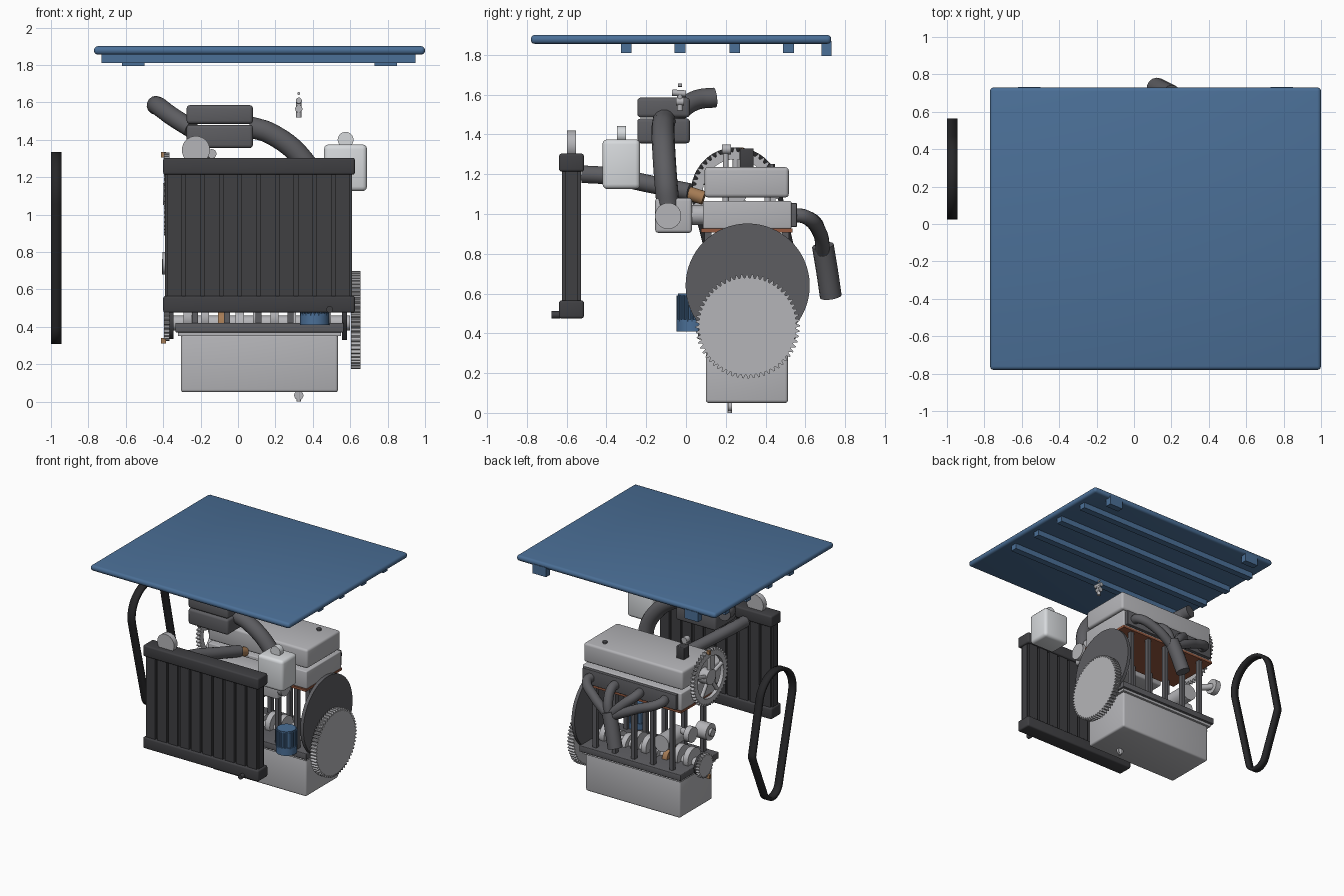
import bpy, bmesh, math
from mathutils import Vector, geometry

if "Cube" in bpy.data.objects:
    bpy.data.objects.remove(bpy.data.objects["Cube"])

def material(name, rgb):
    m = bpy.data.materials.new(name)
    m.diffuse_color = (*rgb, 1)
    m.use_nodes = True
    m.node_tree.nodes["Principled BSDF"].inputs["Base Color"].default_value = m.diffuse_color
    return m

BLUE = material("blue_paint", (0.07, 0.16, 0.31))
DARK = material("dark_plastic", (0.05, 0.05, 0.055))
BLACK = material("black_rubber", (0.02, 0.02, 0.022))
STEEL = material("dark_steel", (0.11, 0.11, 0.12))
METAL = material("light_metal", (0.46, 0.46, 0.48))
WHITE = material("pale_plastic", (0.68, 0.7, 0.72))
RUST = material("rust_gasket", (0.3, 0.1, 0.05))
COPPER = material("copper", (0.38, 0.2, 0.09))

def finish(ob, mat, smooth=True):
    ob.data.materials.clear()
    ob.data.materials.append(mat)
    if smooth:
        bpy.ops.object.select_all(action='DESELECT')
        ob.select_set(True)
        bpy.context.view_layer.objects.active = ob
        bpy.ops.object.shade_smooth_by_angle(angle=math.radians(35))
    return ob

def from_bmesh(name, bm, mat):
    bmesh.ops.recalc_face_normals(bm, faces=bm.faces)
    me = bpy.data.meshes.new(name)
    bm.to_mesh(me)
    bm.free()
    ob = bpy.data.objects.new(name, me)
    bpy.context.collection.objects.link(ob)
    return finish(ob, mat)

def box(name, x, y, z, mat=METAL, bevel=0.0):
    """Box from (min, max) pairs with optional rounded edges."""
    bm = bmesh.new()
    bmesh.ops.create_cube(bm, size=1)
    for v in bm.verts:
        v.co = Vector([(r[0] + r[1]) / 2 + c * (r[1] - r[0]) for r, c in zip((x, y, z), v.co)])
    if bevel:
        bmesh.ops.bevel(bm, geom=bm.edges[:], offset=bevel, segments=3, profile=0.5, affect='EDGES')
    return from_bmesh(name, bm, mat)

def cyl(name, p, q, r, mat=METAL, sides=32):
    """Cylinder from point p to point q."""
    p, q = Vector(p), Vector(q)
    d = q - p
    bpy.ops.mesh.primitive_cylinder_add(radius=r, depth=d.length, vertices=sides, location=(p + q) / 2,
                                        rotation=d.to_track_quat('Z', 'Y').to_euler())
    ob = bpy.context.object
    ob.name = name
    return finish(ob, mat)

def tube(name, pts, r, mat=STEEL):
    cu = bpy.data.curves.new(name, 'CURVE')
    cu.dimensions = '3D'
    cu.bevel_depth, cu.bevel_resolution, cu.resolution_u = r, 5, 10
    cu.use_fill_caps = True
    sp = cu.splines.new('BEZIER')
    sp.bezier_points.add(len(pts) - 1)
    for b, p in zip(sp.bezier_points, pts):
        b.co = p
        b.handle_left_type = b.handle_right_type = 'AUTO'
    ob = bpy.data.objects.new(name, cu)
    bpy.context.collection.objects.link(ob)
    bpy.ops.object.select_all(action='DESELECT')
    ob.select_set(True)
    bpy.context.view_layer.objects.active = ob
    bpy.ops.object.convert(target='MESH')
    return finish(bpy.context.object, mat)

def gear(name, x, y, z, r, teeth, tooth, mat=METAL, hole=0.0):
    """Toothed wheel on the x axis, solid or as a ring."""
    bm = bmesh.new()
    outer, inner = [], []
    for i in range(teeth * 4):
        a = 2 * math.pi * i / (teeth * 4)
        rr = r if i % 4 < 2 else r - tooth
        outer.append(bm.verts.new((x[0], y + rr * math.cos(a), z + rr * math.sin(a))))
        if hole:
            inner.append(bm.verts.new((x[0], y + hole * math.cos(a), z + hole * math.sin(a))))
    if hole:
        n = len(outer)
        for i in range(n):
            j = (i + 1) % n
            bm.faces.new((outer[i], outer[j], inner[j], inner[i]))
    else:
        bm.faces.new(outer)
    g = bmesh.ops.extrude_face_region(bm, geom=bm.faces[:])
    moved = [v for v in g['geom'] if isinstance(v, bmesh.types.BMVert)]
    bmesh.ops.translate(bm, verts=moved, vec=(x[1] - x[0], 0, 0))
    return from_bmesh(name, bm, mat)

CAM, CRANK, IDLER = (0.25, 1.11), (0.31, 0.42), (0.49, 0.74)

# hood panel, ribs and hinges
box("hood_panel", (-0.77, 1.0), (-0.78, 0.73), (1.855, 1.9), BLUE, 0.02)
for y in (-0.3, -0.03, 0.245, 0.515):
    box("hood_rib", (-0.73, 0.95), (y - 0.027, y + 0.027), (1.81, 1.86), BLUE)
for x in (-0.56, 0.79):
    box("hood_hinge", (x - 0.06, x + 0.06), (0.68, 0.732), (1.795, 1.87), BLUE)

# radiator
box("radiator_core", (-0.39, 0.61), (-0.605, -0.545), (0.55, 1.23), DARK)
for i in range(10):
    x = -0.34 + i * 0.1
    box("radiator_fin", (x - 0.04, x + 0.04), (-0.623, -0.527), (0.55, 1.23), DARK)
box("radiator_top_tank", (-0.4, 0.625), (-0.638, -0.513), (1.213, 1.303), DARK, 0.012)
box("radiator_bottom_tank", (-0.4, 0.625), (-0.638, -0.513), (0.475, 0.565), DARK, 0.012)
cyl("radiator_neck", (-0.225, -0.59, 1.335), (-0.225, -0.56, 1.335), 0.055)
cyl("radiator_cap", (-0.225, -0.597, 1.345), (-0.225, -0.553, 1.345), 0.075)
cyl("radiator_drain", (0.49, -0.675, 0.493), (0.49, -0.63, 0.493), 0.018, DARK, 16)
tube("radiator_hose", [(-0.16, -0.52, 1.2), (-0.14, -0.38, 1.19), (-0.07, -0.18, 1.15), (0, 0.02, 1.11)], 0.045)
cyl("thermostat", (-0.01, 0.01, 1.105), (0.0, 0.09, 1.08), 0.035, COPPER, 20)

# coolant reservoir
box("coolant_reservoir", (0.46, 0.69), (-0.42, -0.23), (1.125, 1.375), WHITE, 0.025)
cyl("reservoir_cap", (0.575, -0.347, 1.4), (0.575, -0.302, 1.4), 0.042, WHITE)

# air filter box, snorkel, intake hose, wing nut
box("air_box_lower", (-0.275, 0.08), (-0.245, 0.02), (1.355, 1.48), STEEL, 0.018)
box("air_box_upper", (-0.275, 0.08), (-0.245, 0.02), (1.485, 1.585), STEEL, 0.018)
tube("air_snorkel", [(-0.25, -0.1, 1.46), (-0.36, -0.02, 1.53), (-0.42, 0.06, 1.575), (-0.44, 0.145, 1.585)], 0.05)
tube("intake_hose", [(0.06, -0.11, 1.47), (0.18, -0.115, 1.43), (0.35, -0.11, 1.29), (0.42, -0.1, 1.15), (0.42, -0.09, 1.04)], 0.058)
cyl("wing_nut_stem", (0.325, -0.03, 1.52), (0.325, -0.03, 1.61), 0.014, METAL, 12)
cyl("wing_nut_wings", (0.325, -0.07, 1.61), (0.325, 0.0, 1.605), 0.016, METAL, 12)
cyl("wing_nut_collar", (0.325, -0.05, 1.565), (0.325, -0.01, 1.565), 0.02, METAL, 12)
cyl("wing_nut_tip", (0.325, -0.04, 1.647), (0.325, -0.02, 1.647), 0.008, METAL, 12)

# intake plenum and throttle
box("intake_plenum", (-0.25, 0.46), (-0.155, 0.03), (0.905, 1.08), METAL, 0.015)
cyl("throttle_disc", (0.455, -0.09, 0.99), (0.49, -0.09, 0.99), 0.066)
for x in (-0.17, 0.03, 0.24, 0.4):
    cyl("intake_runner", (x, 0.0, 0.995), (x, 0.1, 0.995), 0.05)

# cylinder head, valves and cover
box("head_gasket", (-0.33, 0.55), (0.075, 0.535), (0.908, 0.926), RUST)
box("cylinder_head", (-0.33, 0.55), (0.085, 0.53), (0.925, 1.065), METAL, 0.008)
for i in range(8):
    for y in (0.2, 0.41):
        cyl("valve", (-0.25 + i * 0.103, y, 1.04), (-0.25 + i * 0.103, y, 1.1), 0.016, METAL, 12)
box("valve_cover", (-0.33, 0.55), (0.093, 0.517), (1.083, 1.235), METAL, 0.018)
box("oil_filler_cap", (-0.22, -0.15), (0.27, 0.34), (1.23, 1.33), DARK, 0.006)
cyl("breather_stem", (-0.14, 0.2, 1.22), (-0.14, 0.2, 1.32), 0.014, METAL, 12)
cyl("breather_top", (-0.14, 0.18, 1.325), (-0.14, 0.225, 1.325), 0.025, METAL, 16)
cyl("cover_bolt", (0.42, 0.43, 1.23), (0.42, 0.43, 1.25), 0.018, STEEL, 6)

# exhaust manifold
box("exhaust_flange", (-0.3, 0.53), (0.528, 0.557), (0.935, 1.055), STEEL, 0.004)
for x in (-0.2, 0.02, 0.24, 0.46):
    m = 0.2 + (x - 0.2) * 0.55
    tube("exhaust_runner", [(x, 0.54, 0.995), (x, 0.6, 0.985), (m, 0.67, 0.91), (0.2, 0.69, 0.8)], 0.036)
tube("exhaust_collector", [(0.2, 0.688, 0.84), (0.16, 0.708, 0.72), (0.12, 0.728, 0.585)], 0.055)

# open block frame
box("block_skirt", (-0.335, 0.565), (0.06, 0.55), (0.37, 0.42), STEEL, 0.005)
for x in (-0.23, -0.06, 0.11, 0.28, 0.45):
    for y in (0.11, 0.5):
        box("block_post", (x - 0.016, x + 0.016), (y - 0.018, y + 0.018), (0.41, 0.915), STEEL)

# oil pan
box("oil_pan_rim", (-0.32, 0.55), (0.08, 0.53), (0.35, 0.372), METAL)
box("oil_pan", (-0.305, 0.535), (0.1, 0.513), (0.05, 0.36), METAL, 0.015)
cyl("drain_plug", (0.325, 0.22, 0.0), (0.325, 0.22, 0.06), 0.012, METAL, 12)
cyl("drain_plug_head", (0.325, 0.21, 0.033), (0.325, 0.23, 0.033), 0.025, METAL, 16)

# crankshaft
cyl("crankshaft", (-0.38, *CRANK), (0.6, *CRANK), 0.04)
for i in range(9):
    x = -0.27 + i * 0.093
    dz = 0.02 if i % 4 < 2 else -0.02
    cyl("crank_web", (x - 0.022, 0.31, 0.43 + dz), (x + 0.022, 0.31, 0.43 + dz), 0.085, COPPER if i == 2 else METAL)
cyl("crank_pulley", (-0.37, *CRANK), (-0.345, *CRANK), 0.085, DARK)
gear("crank_sprocket", (-0.395, -0.365), *CRANK, 0.095, 24, 0.012)

# cam sprocket with hub and spokes, tensioner
gear("cam_sprocket", (-0.395, -0.365), *CAM, 0.223, 44, 0.02, METAL, 0.165)
cyl("cam_hub", (-0.4, *CAM), (-0.32, *CAM), 0.06)
for i in range(5):
    a = 2 * math.pi * i / 5 + math.pi / 2
    c = Vector((-0.38, *CAM))
    d = Vector((0, math.cos(a), math.sin(a)))
    cyl("cam_spoke", c + d * 0.04, c + d * 0.175, 0.015, METAL, 12)
cyl("tensioner_pulley", (-0.405, *IDLER), (-0.36, *IDLER), 0.06)
cyl("tensioner_shaft", (-0.37, *IDLER), (-0.28, 0.44, 0.72), 0.025)
for z in (0.325, 1.32):
    box("timing_mark", (-0.412, -0.385), (0.27, 0.29), (z - 0.015, z + 0.015), COPPER)

# pump and accessory cylinders
cyl("starter_motor", (-0.13, 0.28, 0.6), (-0.13, 0.5, 0.6), 0.066)
cyl("water_pump", (-0.36, 0.2, 0.64), (-0.26, 0.2, 0.64), 0.065)
cyl("water_pump_hub", (-0.38, 0.2, 0.64), (-0.36, 0.2, 0.64), 0.03)

# fluted oil filter
cyl("oil_filter", (0.41, 0.03, 0.43), (0.41, 0.03, 0.6), 0.07, BLUE)
cyl("oil_filter_base", (0.41, 0.03, 0.41), (0.41, 0.03, 0.47), 0.078, BLUE)
for i in range(20):
    a = 2 * math.pi * i / 20
    x, y = 0.41 + 0.072 * math.cos(a), 0.03 + 0.072 * math.sin(a)
    cyl("filter_flute", (x, y, 0.46), (x, y, 0.59), 0.007, BLUE, 8)

# bell plate and ring gear
cyl("bell_plate", (0.555, 0.31, 0.64), (0.582, 0.31, 0.64), 0.312, STEEL, 64)
gear("flywheel", (0.603, 0.655), 0.31, 0.435, 0.262, 60, 0.018)

# timing belt, pulled out to the left
pts = []
for (y, z), r in ((CAM, 0.212), (CRANK, 0.1), (IDLER, 0.06)):
    pts += [(y + r * math.cos(t * math.pi / 24), z + r * math.sin(t * math.pi / 24)) for t in range(48)]
hull = [pts[i] for i in geometry.convex_hull_2d([Vector(p) for p in pts])]
bm = bmesh.new()
rows = [[bm.verts.new((x, *p)) for p in hull] for x in (-1.0, -0.945)]
for i in range(len(hull)):
    j = (i + 1) % len(hull)
    bm.faces.new((rows[0][i], rows[0][j], rows[1][j], rows[1][i]))
belt = from_bmesh("timing_belt", bm, BLACK)
sol = belt.modifiers.new("thickness", 'SOLIDIFY')
sol.thickness, sol.offset = 0.026, 0
